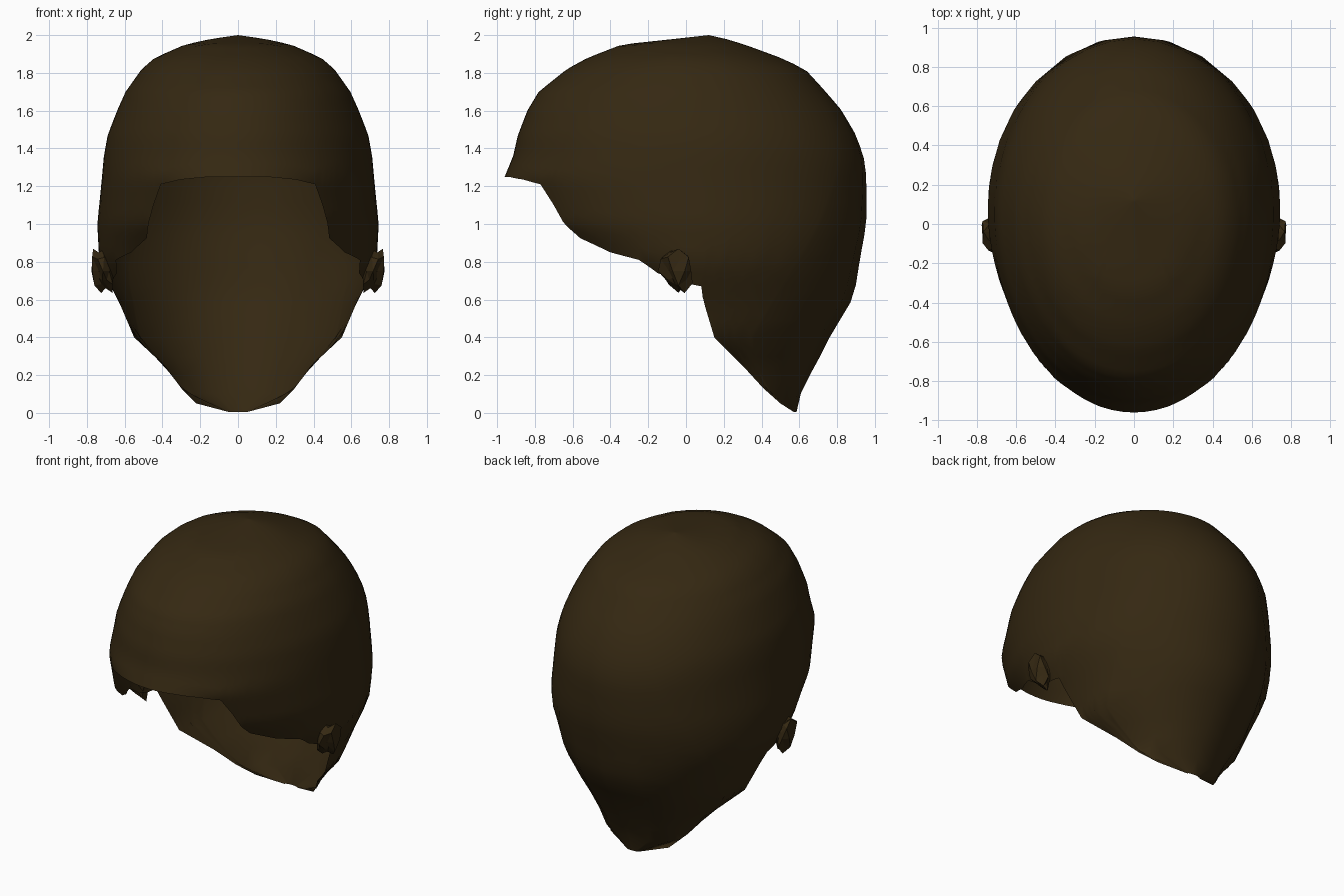
import bpy, bmesh, math, random
from mathutils import Vector

if "Cube" in bpy.data.objects:
    bpy.data.objects.remove(bpy.data.objects["Cube"])

random.seed(4)

hair = bpy.data.materials.new("dark brown hair")
hair.diffuse_color = (0.035, 0.021, 0.006, 1)
hair.use_nodes = True
hair.node_tree.nodes["Principled BSDF"].inputs["Base Color"].default_value = hair.diffuse_color

# Head sections: z, half width, front y, back y, y of widest point
SECTIONS = [
    (0.005, .05, .55, .585, .57), (.05, .22, .45, .595, .50), (.13, .30, .35, .615, .41),
    (.25, .39, .20, .685, .30), (.40, .55, .0, .76, .15), (.60, .635, -.2, .88, .09),
    (.68, .68, -.35, .90, .08), (.81, .735, -.62, .92, .09), (1.0, .745, -.86, .955, .08),
    (1.25, .72, -.96, .955, .05), (1.36, .71, -.915, .94, .05), (1.47, .69, -.89, .90, .04),
    (1.60, .64, -.84, .825, .03), (1.70, .595, -.78, .74, .02), (1.82, .51, -.63, .63, .02),
    (1.88, .44, -.52, .50, .02), (1.95, .28, -.34, .31, .02), (1.98, .14, -.06, .21, .09),
    (2.0, 0, .12, .12, .12)]

# Hairline: y (None = widest point), z, azimuth of the strand at the crown
HAIRLINE = [
    (-.96, 1.25, 0), (-.93, 1.248, 14), (-.86, 1.235, 25), (-.77, 1.21, 34), (-.70, 1.10, 42),
    (-.65, 1.01, 48), (-.56, .925, 56), (-.40, .85, 66), (-.25, .81, 74), (-.15, .74, 80),
    (-.02, .69, 88), (None, .67, 94), (None, .50, 108), (None, .40, 118), (None, .25, 138),
    (None, .13, 152), (None, .05, 166), (None, .005, 174)]


def section(z):
    for a, b in zip(SECTIONS, SECTIONS[1:]):
        if z <= b[0]:
            k = max(0, (z - a[0]) / (b[0] - a[0]))
            return [p + (q - p) * k for p, q in zip(a[1:], b[1:])]
    return SECTIONS[-1][1:]


def surface(angle, z):
    w, front, back, c = section(z)
    k = math.cos(angle)
    y = c - k * (c - front) if k > 0 else c - k * (back - c)
    return Vector((w * math.sin(angle), y, z))


def edge_angle(y, z):
    if y is None:
        return math.pi / 2
    w, front, back, c = section(z)
    return math.acos(max(-1, min(1, (c - y) / (c - front))))


def finish(bm, name, smooth):
    bmesh.ops.recalc_face_normals(bm, faces=bm.faces)
    mesh = bpy.data.meshes.new(name)
    bm.to_mesh(mesh)
    bm.free()
    mesh.materials.append(hair)
    for p in mesh.polygons:
        p.use_smooth = smooth
    ob = bpy.data.objects.new(name, mesh)
    bpy.context.collection.objects.link(ob)
    return ob


# Hair shell: strands lofted from the hairline to the crown, mirrored
keys = [(edge_angle(y, z), z, math.radians(p)) for y, z, p in HAIRLINE]
keys.append((math.pi, .005, math.pi))
columns = []
for a, b in zip(keys, keys[1:]):
    for s in range(3):
        columns.append([p + (q - p) * s / 3 for p, q in zip(a, b)])
columns.append(list(keys[-1]))

ROWS = 32
bm = bmesh.new()
for side in (1, -1):
    grid = []
    for ang, z0, crown in columns:
        line = []
        for r in range(ROWS + 1):
            t = r / ROWS
            z = z0 + (2 - z0) * math.sin(t * math.pi / 2)
            p = surface(crown + (ang - crown) * (1 - t) ** 2, z)
            line.append(bm.verts.new((p.x * side, p.y, p.z)))
        grid.append(line)
    for a, b in zip(grid, grid[1:]):
        for r in range(ROWS):
            bm.faces.new((a[r], b[r], b[r + 1], a[r + 1]))
bmesh.ops.remove_doubles(bm, verts=bm.verts, dist=0.0005)
bmesh.ops.dissolve_degenerate(bm, edges=bm.edges, dist=0.0002)
finish(bm, "hair_shell", True)

# Crumpled tufts around the ears
bm = bmesh.new()
bmesh.ops.create_icosphere(bm, subdivisions=2, radius=1)
for v in bm.verts:
    k = random.uniform(0.55, 1.15)
    v.co = Vector((v.co.x * .06 * k + .715 + .15 * (v.co.z * .13 * k),
                   v.co.y * .10 * k - .04,
                   v.co.z * .13 * k + .75))
tuft = finish(bm, "ear_tuft_right", False)
left = bpy.data.objects.new("ear_tuft_left", tuft.data.copy())
for v in left.data.vertices:
    v.co.x = -v.co.x
left.data.flip_normals()
bpy.context.collection.objects.link(left)
